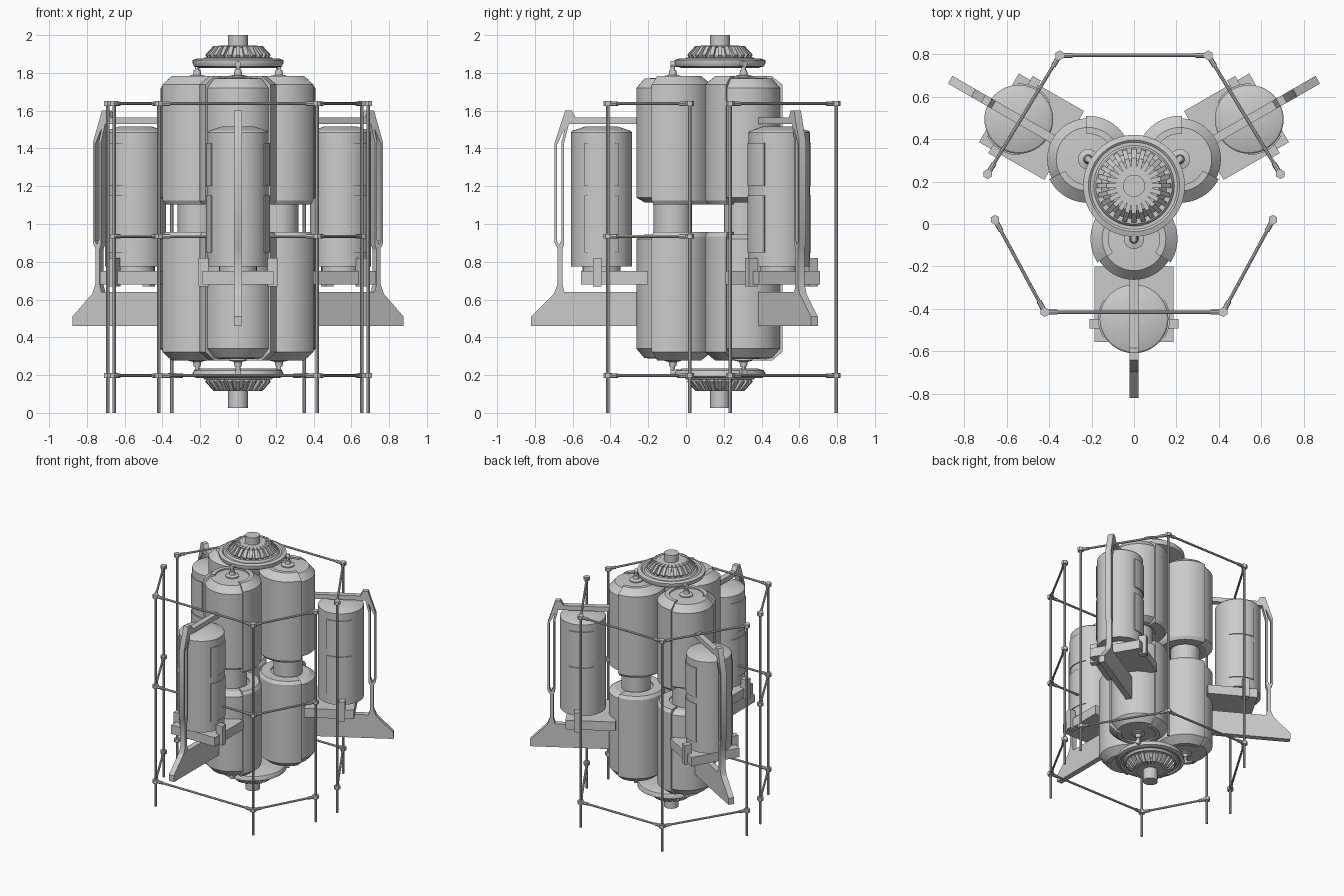
import bpy, bmesh
from math import sin, cos, radians, tau
from mathutils import Matrix, Vector

if "Cube" in bpy.data.objects:
    bpy.data.objects.remove(bpy.data.objects["Cube"])

AXIS = Matrix.Translation((0, 0.18, 0))          # central axis of the machine
MIRROR_Z = Matrix.Translation((0, 0, 2.06)) @ Matrix.Scale(-1, 4, (0, 0, 1))
ARMS = [(n, AXIS @ Matrix.Rotation(radians(a), 4, 'Z'))
        for n, a in (("front", 0), ("right", 120), ("left", 240))]


def finish(name, bm, mat=Matrix.Identity(4)):
    bm.transform(mat)
    bmesh.ops.remove_doubles(bm, verts=bm.verts, dist=1e-5)
    bmesh.ops.recalc_face_normals(bm, faces=bm.faces)
    me = bpy.data.meshes.new(name)
    bm.to_mesh(me)
    bm.free()
    me.shade_smooth()
    me.set_sharp_from_angle(angle=radians(30))
    ob = bpy.data.objects.new(name, me)
    bpy.context.collection.objects.link(ob)
    return ob


def lathe(name, prof, mat, start=0, sweep=360, segs=48):
    """Spin a closed (radius, z) outline; partial sweeps get end caps."""
    bm = bmesh.new()
    full = sweep == 360
    rings = []
    for i in range(segs if full else segs + 1):
        a = radians(start + sweep * i / segs)
        rings.append([bm.verts.new((r * cos(a), r * sin(a), z)) for r, z in prof])
    n = len(prof)
    for i in range(segs):
        p, q = rings[i], rings[(i + 1) % len(rings)]
        for j in range(n):
            k = (j + 1) % n
            if prof[j][0] == 0 and prof[k][0] == 0:
                continue
            bm.faces.new((p[j], q[j], q[k], p[k]))
    if not full:
        bm.faces.new(rings[0])
        bm.faces.new(rings[-1])
    return finish(name, bm, mat)


def plate(name, pts, thick, mat):
    """Extrude a (distance outward, z) outline across the arm's width."""
    bm = bmesh.new()
    f = bm.faces.new([bm.verts.new((-thick / 2, -d, z)) for d, z in pts])
    g = bmesh.ops.extrude_face_region(bm, geom=[f])
    bmesh.ops.translate(bm, vec=(thick, 0, 0),
                        verts=[v for v in g["geom"] if isinstance(v, bmesh.types.BMVert)])
    return finish(name, bm, mat)


def box(name, x, d, z, mat):
    return plate(name, [(d[0], z[0]), (d[1], z[0]), (d[1], z[1]), (d[0], z[1])],
                 x[1] - x[0], mat @ Matrix.Translation(((x[0] + x[1]) / 2, 0, 0)))


def rod(name, a, b, r, mat=Matrix.Identity(4), segs=8):
    a, b = Vector(a), Vector(b)
    bm = bmesh.new()
    bmesh.ops.create_cone(bm, cap_ends=True, segments=segs, radius1=r, radius2=r, depth=(b - a).length)
    rot = (b - a).to_track_quat('Z', 'Y').to_matrix().to_4x4()
    return finish(name, bm, mat @ Matrix.Translation((a + b) / 2) @ rot)


# central end caps: rimmed disc, ribbed crown and stub, top and bottom
for end, flip, tip in (("top", Matrix.Identity(4), 2.0), ("bottom", MIRROR_Z, 2.033)):
    m = AXIS @ flip
    lathe(end + "_cap_disc", [(0, 1.825), (0.2, 1.825), (0.232, 1.835), (0.24, 1.85), (0.24, 1.868),
                              (0.215, 1.876), (0.205, 1.868), (0.19, 1.868), (0.18, 1.882), (0, 1.882)], m, segs=64)
    lathe(end + "_crown_core", [(0, 1.875), (0.155, 1.875), (0.155, 1.89), (0.118, 1.934), (0, 1.94)], m)
    lathe(end + "_stub", [(0, 1.9), (0.052, 1.9), (0.052, tip), (0, tip)], m, segs=32)
    for i in range(24):
        plate(f"{end}_crown_rib_{i}", [(0.045, 1.945), (0.13, 1.943), (0.174, 1.895), (0.16, 1.875), (0.045, 1.875)],
              0.022, m @ Matrix.Rotation(tau * i / 24, 4, 'Z'))

for side, arm in ARMS:
    # stacked main tanks with wrap-around shells
    for level, flip in (("upper", Matrix.Identity(4)), ("lower", MIRROR_Z)):
        m = arm @ flip @ Matrix.Translation((0, -0.25, 0))
        nm = f"{side}_{level}_tank"
        lathe(nm, [(0, 1.115), (0.15, 1.115), (0.193, 1.14), (0.193, 1.72), (0.15, 1.77), (0.06, 1.775), (0, 1.775)], m)
        lathe(nm + "_shell", [(0.12, 1.103), (0.19, 1.103), (0.205, 1.125), (0.205, 1.738), (0.15, 1.783),
                              (0.12, 1.783)], m, start=-33, sweep=246)
        # filler pipe on the tank end
        lathe(nm + "_flange", [(0, 1.77), (0.048, 1.77), (0.048, 1.783), (0.022, 1.79), (0.018, 1.815), (0, 1.815)],
              m, segs=24)
        rod(nm + "_pipe", (0, 0, 1.78), (0, 0, 1.85), 0.012, m, 12)
        rod(nm + "_pipe_elbow", (0, -0.012, 1.847), (0, 0.06, 1.847), 0.017, m, 12)
    m = arm @ Matrix.Translation((0, -0.25, 0))
    lathe(side + "_tank_neck", [(0, 0.94), (0.103, 0.94), (0.103, 1.13), (0, 1.13)], m)

    # outer pod with raised side panels
    m = arm @ Matrix.Translation((0, -0.627, 0))
    lathe(side + "_pod", [(0, 0.775), (0.162, 0.775), (0.162, 1.485), (0.155, 1.493), (0.09, 1.515), (0, 1.515)], m)
    lathe(side + "_pod_foot", [(0, 0.74), (0.1, 0.74), (0.1, 0.78), (0, 0.78)], m, segs=32)
    for i, z in enumerate(((0.85, 1.15), (1.2, 1.43))):
        for j in range(2):
            lathe(f"{side}_pod_panel_{i}{j}", [(0.15, z[0]), (0.169, z[0]), (0.169, z[1]), (0.15, z[1])],
                  m, start=-32 + 180 * j, sweep=64, segs=12)

    # pod platform with clamp tabs
    box(side + "_platform", (-0.187, 0.187), (0.38, 0.735), (0.68, 0.75), arm)
    for s in (-1, 1):
        x = sorted((s * 0.155, s * 0.21))
        box(f"{side}_clamp_{s}", x, (0.628, 0.672), (0.67, 0.82), arm)

    # landing fin and the slotted handle arm rising over the pod
    plate(side + "_fin", [(0.4, 0.46), (1.0, 0.46), (1.0, 0.51), (0.87, 0.64), (0.4, 0.64)], 0.042, arm)
    plate(side + "_arm", [(0.41, 1.565), (0.765, 1.565), (0.785, 1.6), (0.82, 1.6), (0.875, 1.43), (0.875, 0.9),
                          (0.86, 0.87), (0.86, 0.68), (0.88, 0.63), (0.82, 0.63), (0.835, 0.68), (0.835, 0.87),
                          (0.863, 0.91), (0.863, 1.42), (0.825, 1.5), (0.8, 1.53), (0.41, 1.53)], 0.042, arm)
    plate(side + "_arm_inner_rail", [(0.837, 0.86), (0.85, 0.89), (0.838, 0.92), (0.838, 1.44), (0.815, 1.53),
                                     (0.8, 1.53), (0.825, 1.43), (0.825, 0.89)], 0.042, arm)

# surrounding guard frames: posts, rails, sleeves and corner joints
FRAMES = (("front", [(-0.655, 0.02), (-0.42, -0.415), (0.42, -0.415), (0.655, 0.02)], (0.197, 0.935, 1.637)),
          ("back", [(-0.69, 0.235), (-0.35, 0.795), (0.35, 0.795), (0.69, 0.235)], (0.197, 1.637)))
for fname, pts, levels in FRAMES:
    for i, (x, y) in enumerate(pts):
        rod(f"{fname}_post_{i}", (x, y, 0), (x, y, 1.65), 0.009)
        for k, z in enumerate(levels):
            rod(f"{fname}_joint_{i}{k}", (x, y, z - 0.013), (x, y, z + 0.013), 0.023, segs=6)
    for i in range(3):
        for k, z in enumerate(levels):
            a, b = Vector((*pts[i], z)), Vector((*pts[i + 1], z))
            u = (b - a).normalized()
            rod(f"{fname}_rail_{i}{k}", a, b, 0.008)
            rod(f"{fname}_sleeve_a_{i}{k}", a, a + u * 0.06, 0.012)
            rod(f"{fname}_sleeve_b_{i}{k}", b, b - u * 0.06, 0.012)
